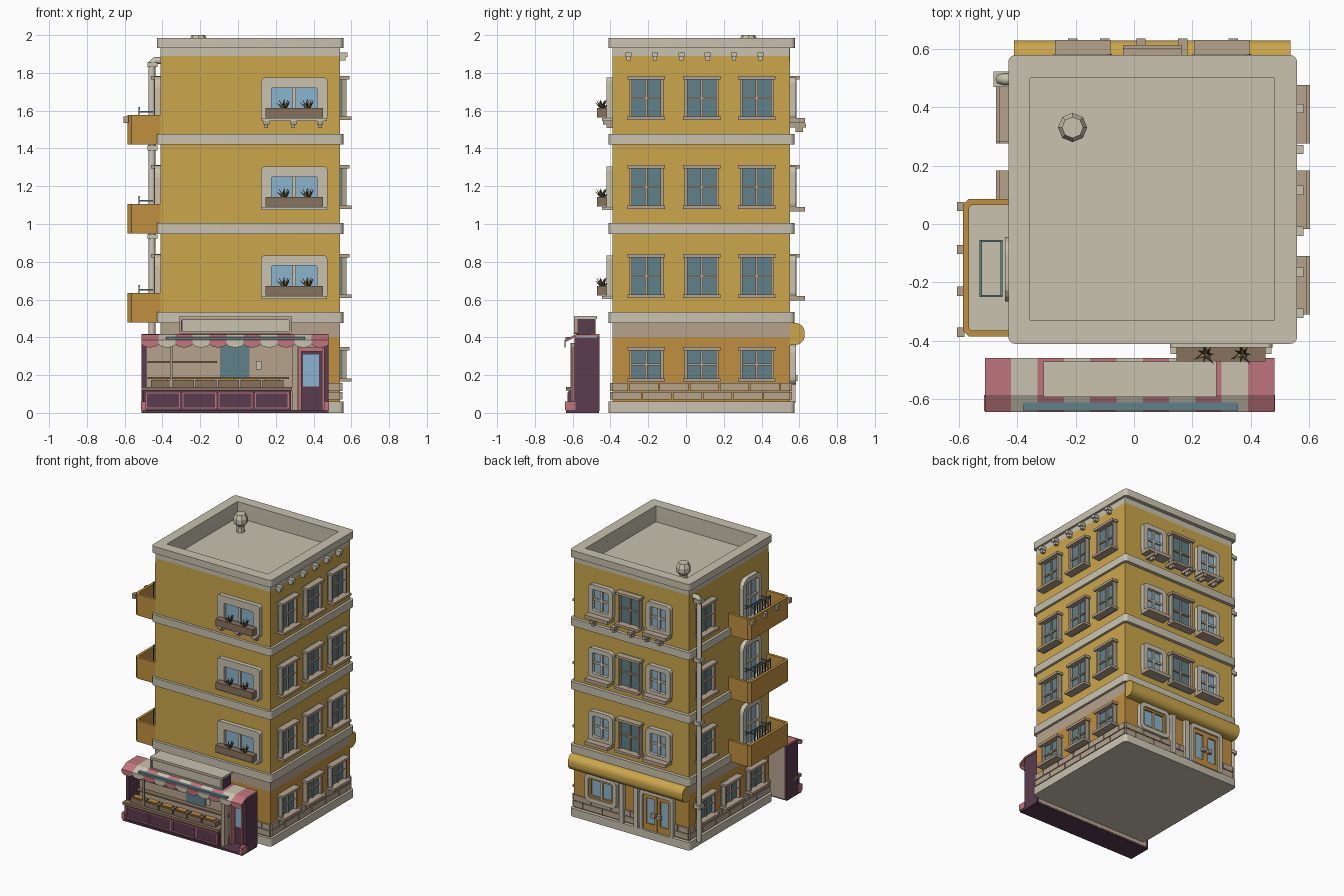
import bpy, bmesh, math
from mathutils import Matrix, Vector

if "Cube" in bpy.data.objects:
    bpy.data.objects.remove(bpy.data.objects["Cube"], do_unlink=True)


def material(name, r, g, b):
    m = bpy.data.materials.new(name)
    m.use_nodes = True
    m.diffuse_color = (r, g, b, 1)
    m.node_tree.nodes["Principled BSDF"].inputs["Base Color"].default_value = (r, g, b, 1)
    return m


YELLOW = material("yellow plaster", .60, .39, .07)
CREAM = material("cream stone", .58, .54, .43)
TAN = material("tan stone", .47, .37, .27)
ORANGE = material("orange plaster", .53, .28, .05)
PURPLE = material("dark purple paint", .10, .045, .075)
PINK = material("pink paint", .52, .18, .20)
TEAL = material("dark teal glass", .115, .22, .25)
BLUE = material("light blue glass", .26, .46, .62)
DARK = material("dark leaf green", .04, .055, .045)
BROWN = material("brown wood", .25, .17, .11)


# Local frames: u runs along the wall, d outwards, z up
def frame(ux, uy, dx, dy, ox=0, oy=0):
    return Matrix(((ux, dx, 0, ox), (uy, dy, 0, oy), (0, 0, 1, 0), (0, 0, 0, 1)))


FRONT = frame(1, 0, 0, -1, 0, -.39)
BACK = frame(1, 0, 0, 1, 0, .55)
RIGHT = frame(0, 1, 1, 0, .54)
LEFT = frame(0, 1, -1, 0, -.41)
ACROSS = frame(0, 1, 1, 0)                 # profile in y and z, depth along x
STALL = frame(1, 0, 0, -1)                 # depth is -y
UP = Matrix(((1, 0, 0, 0), (0, 0, 1, 0), (0, 1, 0, 0), (0, 0, 0, 1)))  # depth is z


def finish(name, bm, mat, M=Matrix()):
    bm.transform(M)
    bmesh.ops.recalc_face_normals(bm, faces=bm.faces)
    me = bpy.data.meshes.new(name)
    bm.to_mesh(me)
    bm.free()
    me.materials.append(mat)
    ob = bpy.data.objects.new(name, me)
    bpy.context.collection.objects.link(ob)
    return ob


def boxes(name, mat, M, *items):
    """Boxes given as u0, u1, d0, d1, z0, z1, joined in one object."""
    bm = bmesh.new()
    for u0, u1, d0, d1, z0, z1 in items:
        S = Matrix.Diagonal((u1 - u0, d1 - d0, z1 - z0, 1))
        T = Matrix.Translation(((u0 + u1) / 2, (d0 + d1) / 2, (z0 + z1) / 2))
        bmesh.ops.create_cube(bm, size=1, matrix=T @ S)
    return finish(name, bm, mat, M)


def loop(u0, u1, z0, z1, r, n=4):
    """Rectangle with rounded corners (n = 1 gives a chamfer)."""
    pts = []
    corners = ((u1 - r, z1 - r), (u0 + r, z1 - r), (u0 + r, z0 + r), (u1 - r, z0 + r))
    for k, (cu, cz) in enumerate(corners):
        for i in range(n + 1):
            a = math.pi / 2 * (k + i / n)
            pts.append((cu + r * math.cos(a), cz + r * math.sin(a)))
    return pts


def slab(name, mat, M, pts, d0, d1):
    bm = bmesh.new()
    a, b = [[bm.verts.new((u, d, z)) for u, z in pts] for d in (d0, d1)]
    bm.faces.new(a)
    bm.faces.new(b)
    for i in range(len(pts)):
        bm.faces.new((a[i - 1], a[i], b[i], b[i - 1]))
    return finish(name, bm, mat, M)


def ring(name, mat, M, outer, inner, d0, d1):
    bm = bmesh.new()
    rows = [[bm.verts.new((u, d, z)) for u, z in pts]
            for pts, d in ((outer, d0), (outer, d1), (inner, d1), (inner, d0))]
    for k in range(4):
        a, b = rows[k - 1], rows[k]
        for i in range(len(a)):
            bm.faces.new((a[i - 1], a[i], b[i], b[i - 1]))
    return finish(name, bm, mat, M)


def cased_window(M, u, z0, z1):
    """Dark window with a crossed tan frame, header and sill."""
    w, t, mid = .09, .014, (z0 + z1) / 2
    boxes("window_glass", TEAL, M, (u - w, u + w, 0, .012, z0, z1))
    boxes("window_case", TAN, M,
          (u - w, u - w + t, 0, .035, z0, z1), (u + w - t, u + w, 0, .035, z0, z1),
          (u - .006, u + .006, 0, .022, z0, z1), (u - w, u + w, 0, .022, mid - .005, mid + .005),
          (u - .1, u + .1, 0, .05, z1 - .018, z1), (u - .1, u + .1, 0, .062, z0, z0 + .018))


def framed_window(M, u, w, z0, z1, border, r):
    """Pale rounded surround with light panes."""
    a, b, e = u - w / 2, u + w / 2, border
    ring("window_surround", CREAM, M, loop(a, b, z0, z1, r),
         loop(a + e, b - e, z0 + e, z1 - e, r * .4), 0, .032)
    boxes("window_pane", BLUE, M, (a + e, b - e, 0, .008, z0 + e, z1 - e))
    boxes("window_mullion", CREAM, M, (u - .01, u + .01, 0, .02, z0 + e, z1 - e))


# Main walls and the ground storey
boxes("ground_wall", ORANGE, Matrix(), (-.41, .54, -.39, .55, .05, .40))
boxes("ground_frieze", TAN, Matrix(), (-.41, .54, -.39, .55, .40, .48))
boxes("upper_wall", YELLOW, Matrix(), (-.41, .54, -.39, .55, .48, 1.86))
for name, z0, z1 in (("base_plinth", 0, .06), ("floor_band", .476, .534),
                     ("floor_band", .947, 1.005), ("floor_band", 1.42, 1.476)):
    slab(name, CREAM, UP, loop(-.43, .558, -.41, .575, .025), z0, z1)

# Parapet, roof floor and chimney pot
wall, liner = loop(-.41, .54, -.39, .55, .003), loop(-.36, .49, -.34, .51, .003)
inside = loop(-.355, .48, -.33, .50, .003)
ring("wall_top", YELLOW, UP, wall, liner, 1.86, 1.89)
ring("parapet_liner", CREAM, UP, liner, inside, 1.85, 1.89)
ring("parapet_neck", CREAM, UP, wall, inside, 1.89, 1.935)
ring("parapet_cap", CREAM, UP, loop(-.43, .558, -.41, .578, .025), inside, 1.933, 1.985)
boxes("roof_floor", CREAM, Matrix(), (-.36, .49, -.34, .51, 1.855, 1.866))
pot = bmesh.new()
for r0, r1, z0, z1 in ((.03, .026, 1.86, 1.91), (.026, .05, 1.91, 1.935),
                       (.05, .05, 1.935, 1.97), (.05, .036, 1.97, 2.0)):
    bmesh.ops.create_cone(pot, cap_ends=True, segments=8, radius1=r0, radius2=r1, depth=z1 - z0,
                          matrix=Matrix.Translation((-.21, .33, (z0 + z1) / 2)))
finish("chimney_pot", pot, CREAM)
boxes("cornice_brackets", CREAM, RIGHT,
      *[b for i in range(6) for u in [-.305 + .14 * i]
        for b in ((u - .016, u + .016, 0, .04, 1.885, 1.908), (u - .011, u + .011, 0, .028, 1.865, 1.885))])

# Stone courses at the foot of the walls
for M, spans in ((RIGHT, [(-.39, .55)]), (LEFT, [(-.39, .55)]), (FRONT, [(-.41, .54)]),
                 (BACK, [(-.41, -.30), (-.02, .54)])):
    stones = []
    for a, b in spans:
        for row in range(2):
            z, u = .07 + .047 * row, a
            step = .16 - .07 * row
            while u < b - .01:
                stones.append((u, min(u + step - .006, b), 0, .012, z, z + .041))
                u += step
                step = .16
    boxes("stone_course", TAN, M, *stones)


def plant(u, z):
    """Spiky leaves fanning out of the window box."""
    for mat, count, spread, turn in ((DARK, 7, .9, 0), (ORANGE, 3, .6, .5)):
        bm = bmesh.new()
        for i in range(count):
            a = math.tau * i / count + turn
            R = Matrix.Rotation(a, 4, "Z") @ Matrix.Rotation(spread * (.6 + .4 * (i % 2)), 4, "Y")
            bmesh.ops.create_cone(bm, segments=3, radius1=.009, radius2=0, depth=.06,
                                  matrix=Matrix.Translation((u, .055, z)) @ R @ Matrix.Translation((0, 0, .03)))
        finish("plant_leaves", bm, mat, FRONT)


# Windows, window boxes and balconies of each upper storey
for z in (.534, 1.005, 1.476):
    top = z > 1.4
    for u in (-.21, .083, .375):
        cased_window(RIGHT, u, z + .075, z + .307)
    cased_window(LEFT, .38, z + .075, z + .307)
    cased_window(BACK, .063, z + .06, z + .307)

    framed_window(FRONT, .298, .35, z + .07, z + .3, .055, .02)
    boxes("front_sill", CREAM, FRONT, (.125, .47, 0, .055, z + .068, z + .085))
    boxes("planter", BROWN, FRONT, (.145, .45, .03, .08, z + .088, z + .138))
    for u in (.245, .37):
        plant(u, z + .13)
    for u in (-.175, .3):
        framed_window(BACK, u, .2, z + .075, z + .3, .035, .03)
        boxes("back_sill", TAN, BACK, (u - .095, u + .095, 0, .08, z + .06, z + .085))
        boxes("window_transom", CREAM, BACK, (u - .065, u + .065, 0, .02, z + .18, z + .195))
    if top:
        boxes("planter_brackets", TAN, FRONT, *[
            b for u in (.15, .293, .435) for b in
            ((u - .016, u + .016, 0, .05, z + .052, z + .07), (u - .01, u + .01, 0, .03, z + .033, z + .052))])
        boxes("back_brackets", TAN, BACK, *[
            b for u in (-.21, -.1, .024, .167, .34) for b in
            ((u - .016, u + .016, 0, .085, z + .035, z + .055), (u - .01, u + .01, .03, .07, z + .01, z + .035))])

    # Balcony with glazed door and drying rack
    f = z - .056
    slab("balcony_base", ORANGE, UP, loop(-.583, -.39, -.383, .083, .02, 1), f, f + .015)
    slab("balcony_floor", CREAM, UP, loop(-.57, -.39, -.37, .07, .01, 1), f + .015, f + .022)
    ring("balcony_wall", ORANGE, UP, loop(-.585, -.385, -.385, .085, .02, 1),
         loop(-.565, -.395, -.365, .065, .01, 1), f, f + .157)
    framed_window(LEFT, -.155, .22, f + .02, f + .36, .035, .06)
    boxes("door_transom", CREAM, LEFT, (-.23, -.08, 0, .02, f + .19, f + .205))
    boxes("drying_rack", TEAL, LEFT, (-.25, -.055, .11, .118, f + .19, f + .2),
          (-.25, -.055, .04, .046, f + .15, f + .156),
          *[(u, u + .007, .04, .118, f + .17, f + .178) for u in (-.25, -.062)])
    boxes("rack_bars", DARK, LEFT, *[(-.25 + .031 * i, -.244 + .031 * i, .112, .117, f + .02, f + .19)
                                     for i in range(7)])
    if top:
        boxes("balcony_brackets", TAN, LEFT, *[
            (u - .016, u + .016, .17, .195, f + .115, f + .15) for u in (.06, -.087, -.23, -.37)])

# Ground storey windows
for M in (LEFT, RIGHT):
    for u in (-.21, .083, .375):
        cased_window(M, u, .165, .348)

# Shop front at the back: window, double door, pilasters and rounded awning
framed_window(BACK, .30, .26, .15, .36, .03, .04)
ring("shop_window_frame", ORANGE, BACK, loop(.20, .40, .18, .33, .012), loop(.215, .385, .195, .315, .008), 0, .022)
ring("shop_door_surround", CREAM, BACK, loop(-.30, -.02, .055, .36, .03), loop(-.275, -.045, .06, .33, .015), 0, .03)
for u in (-.216, -.104):
    ring("shop_door", ORANGE, BACK, loop(u - .055, u + .055, .062, .33, .004),
         loop(u - .033, u + .033, .11, .30, .004), 0, .018)
    boxes("shop_door_glass", BLUE, BACK, (u - .035, u + .035, 0, .008, .1, .31))
boxes("door_handles", TAN, BACK, (-.2, -.168, .018, .04, .17, .2), (-.152, -.12, .018, .04, .17, .2))
boxes("pilasters", CREAM, BACK, *[(u - .018, u + .018, 0, .03, .06, .36) for u in (.01, .13)])
slab("shop_awning", YELLOW, ACROSS, loop(.50, .628, .36, .476, .05, 8), -.41, .535)

# Drainpipe
cu = bpy.data.curves.new("drainpipe", "CURVE")
cu.dimensions, cu.bevel_depth, cu.bevel_resolution, cu.use_fill_caps = "3D", .019, 2, True
path = ((-.40, 1.865), (-.44, 1.865), (-.455, 1.85), (-.455, .05))
sp = cu.splines.new("POLY")
sp.points.add(len(path) - 1)
for p, (x, z) in zip(sp.points, path):
    p.co = (x, .495, z, 1)
cu.materials.append(CREAM)
bpy.context.collection.objects.link(bpy.data.objects.new("drainpipe", cu))
boxes("pipe_collars", CREAM, LEFT, *[(.469, .521, .015, .07, z, z + .025) for z in (.3, .92, 1.39, 1.83)])

# Market stall: shell, counter and door
boxes("stall_floor", PURPLE, STALL, (-.51, .48, .46, .635, 0, .014))
boxes("stall_back", TAN, STALL, (-.49, .46, .458, .47, .01, .405))
boxes("stall_ends", PURPLE, STALL, (-.51, -.485, .458, .59, .01, .40), (.455, .48, .458, .59, .01, .40))
boxes("stall_feet", PINK, STALL, (-.513, -.487, .585, .64, .014, .06), (.457, .483, .585, .64, .014, .06))
boxes("counter", PURPLE, STALL, (-.50, .28, .55, .622, .012, .118))
boxes("counter_top", BROWN, STALL, (-.51, .285, .53, .635, .118, .138))
for i in range(4):
    a = -.487 + .192 * i
    ring("counter_trim", PINK, STALL, loop(a, a + .18, .022, .108, .003, 1),
         loop(a + .006, a + .174, .028, .102, .003, 1), .62, .627)
boxes("crates", BROWN, STALL, *[(-.46 + .118 * i, -.35 + .118 * i, .55, .61, .138, .175) for i in range(6)])
boxes("produce", ORANGE, STALL, *[(-.45 + .118 * i, -.37 + .118 * i, .56, .60, .17, .183) for i in range(6)])
boxes("back_shelf", BROWN, STALL, (-.48, -.11, .47, .50, .265, .275), (-.48, .27, .47, .51, .18, .19))
boxes("stall_window", TEAL, STALL, (-.095, .06, .47, .476, .19, .36))
boxes("price_board", CREAM, STALL, (.095, .125, .5, .51, .23, .275))
boxes("stall_posts", TAN, STALL, (-.36, -.348, .60, .612, .138, .37), (.285, .315, .56, .61, .014, .37))
boxes("door_posts", PINK, STALL, (.32, .335, .50, .56, .014, .345), (.445, .457, .50, .60, .014, .345),
      (.32, .457, .50, .56, .325, .345))
boxes("stall_door", PURPLE, STALL, (.335, .445, .50, .515, .014, .325))
boxes("stall_door_glass", BLUE, STALL, (.345, .43, .515, .52, .14, .31))

# Striped awning with scalloped edge
w = .99 / 11
for i in range(11):
    a, mat = -.51 + w * i, CREAM if i % 2 else PINK
    slab("awning_stripe", mat, ACROSS,
         [(-.458, .405), (-.458, .417), (-.585, .415), (-.643, .385), (-.637, .375), (-.585, .403)], a, a + w)
    scallop = [(a, .385), (a + w, .385)] + [
        (a + w / 2 + w / 2 * math.cos(t * math.pi / 6), .366 - .02 * math.sin(t * math.pi / 6)) for t in range(7)]
    slab("awning_scallop", mat, STALL, scallop, .637, .643)
boxes("awning_lamp", TEAL, STALL, (-.38, .355, .605, .637, .388, .402))

# Blank sign box on the stall
boxes("sign_box", PURPLE, STALL, (-.30, .275, .478, .58, .41, .496))
boxes("sign_panel", CREAM, STALL, (-.295, .27, .578, .584, .425, .495))
ring("sign_border", TAN, STALL, loop(-.31, .282, .418, .505, .004, 1), loop(-.298, .27, .43, .493, .004, 1), .575, .592)
boxes("sign_cap", CREAM, STALL, (-.31, .282, .47, .592, .496, .512))

# Smooth the rounded parts, keep edges sharp
bpy.ops.object.select_all(action="DESELECT")
for ob in bpy.context.collection.objects:
    if ob.type == "MESH" and ob.name.split(".")[0] in ("shop_awning", "floor_band", "parapet_cap", "base_plinth"):
        ob.select_set(True)
        bpy.context.view_layer.objects.active = ob
bpy.ops.object.shade_smooth_by_angle(angle=math.radians(30))
